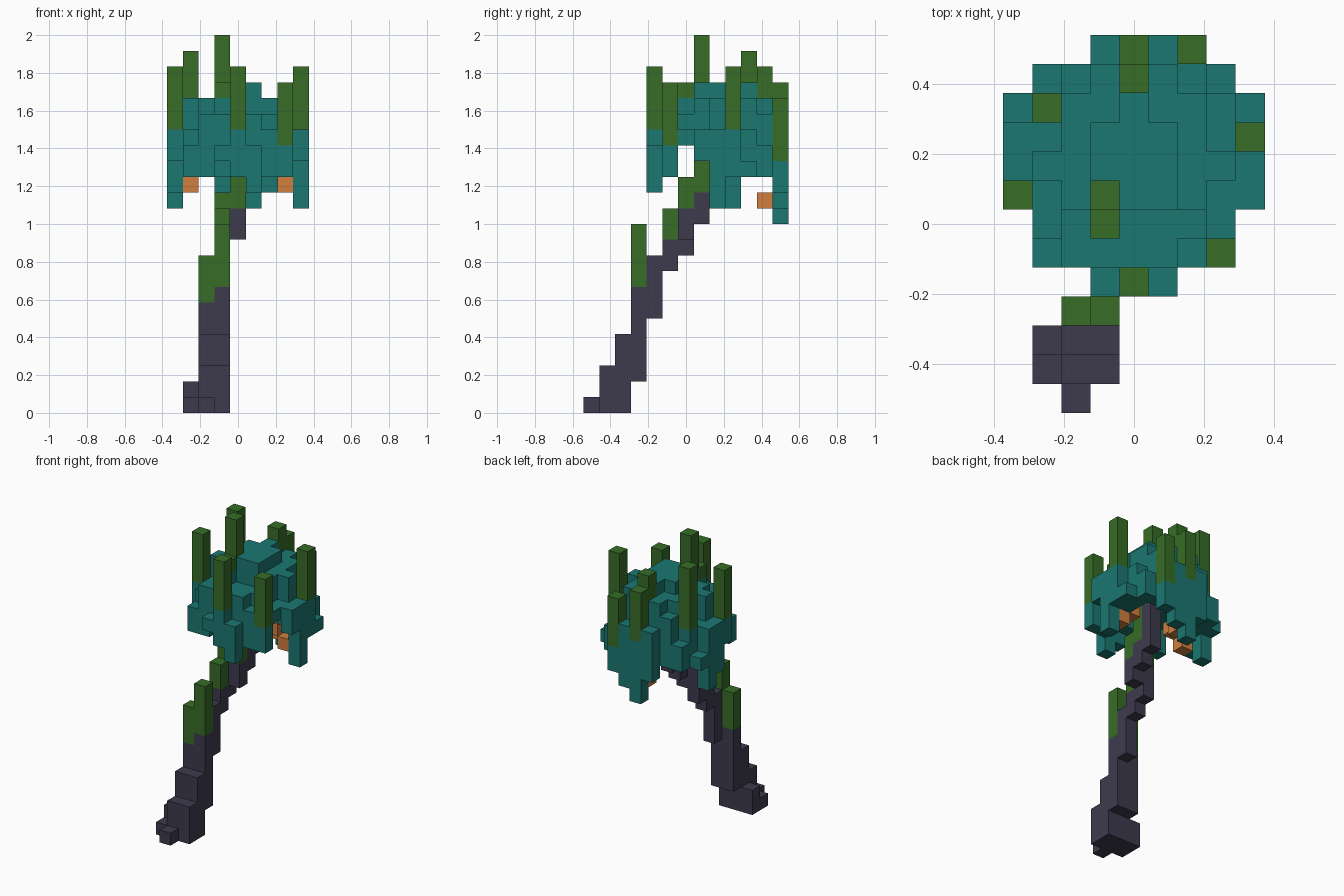
import bpy
import bmesh
from mathutils import Vector

default_cube = bpy.data.objects.get("Cube")
if default_cube:
    bpy.data.objects.remove(default_cube, do_unlink=True)

UNIT = 1 / 12                                   # edge of one block
ORIGIN = Vector((-4.5, -6.5, 0))                # corner of the block grid


def make_material(name, colour):
    material = bpy.data.materials.new(name)
    material.use_nodes = True
    rgba = (*colour, 1)
    material.diffuse_color = rgba
    material.node_tree.nodes["Principled BSDF"].inputs["Base Color"].default_value = rgba
    return material


teal = make_material("teal", (0.011, 0.185, 0.165))
green = make_material("moss green", (0.038, 0.152, 0.02))
dark = make_material("dark wood", (0.048, 0.042, 0.074))
orange = make_material("orange", (0.64, 0.21, 0.05))


def block(i, j, k):
    """Cells of a block; each argument is one index or a (first, last) pair."""
    spans = [span if isinstance(span, tuple) else (span, span) for span in (i, j, k)]
    xs, ys, zs = [range(first, last + 1) for first, last in spans]
    return {(x, y, z) for x in xs for y in ys for z in zs}


def build_part(name, material, blocks, hollows=()):
    """Skin a union of blocks, less the hollows, with outward square faces."""
    cells = set().union(*(block(*b) for b in blocks))
    for hollow in hollows:
        cells -= block(*hollow)
    bm = bmesh.new()
    corners = {}

    def corner(position):
        key = tuple(round(value) for value in position)
        if key not in corners:
            corners[key] = bm.verts.new((Vector(key) + ORIGIN) * UNIT)
        return corners[key]

    axes = [Vector((1, 0, 0)), Vector((0, 1, 0)), Vector((0, 0, 1))]
    for cell in sorted(cells):
        base = Vector(cell)
        for axis in range(3):
            normal, u, v = axes[axis], axes[axis - 2], axes[axis - 1]
            for side in (0, 1):
                beyond = base + (normal if side else -normal)
                if tuple(int(value) for value in beyond) in cells:
                    continue
                start = base + normal * side
                ring = [start, start + u, start + u + v, start + v]
                if not side:
                    ring.reverse()
                bm.faces.new([corner(p) for p in ring])
    mesh = bpy.data.meshes.new(name)
    bm.to_mesh(mesh)
    bm.free()
    mesh.materials.append(material)
    part = bpy.data.objects.new(name, mesh)
    bpy.context.collection.objects.link(part)
    return part


# Canopy: stepped dome, from the crown down to the shoulders
dome = [
    ((3, 5), (7, 9), 20), (4, 10, 20),
    ((2, 6), (7, 10), 19), (3, 6, 19), ((1, 7), 8, (16, 19)),
    ((3, 5), 11, (18, 19)),
    ((2, 6), (6, 11), 18), ((2, 5), 5, 18),
    ((1, 7), (6, 10), 17), ((2, 6), (5, 11), (16, 17)),
    ((1, 7), (9, 10), 16),
]
# Drooping rim on each side of the dome
rim = [
    ((3, 5), 4, 16), (4, 4, (15, 17)), (5, 4, (14, 16)),
    ((1, 2), 5, (15, 16)), ((6, 7), 5, (15, 16)),
    ((1, 7), 11, (15, 16)),
    (1, (8, 10), 15), (7, (9, 10), 15),
    (0, 7, (16, 17)), (0, 8, (14, 17)), (0, 9, (13, 17)), (0, 10, 15),
    (8, 7, (16, 17)), (8, 8, (13, 17)), (8, 9, (15, 17)), (8, 10, 15),
    (3, 12, (14, 17)), (4, 12, (12, 16)), (5, 12, (13, 17)), (6, 12, (14, 15)),
]
build_part("canopy", teal, dome + rim,
           hollows=[((2, 6), (6, 10), 16), ((3, 5), (7, 9), 17)])

# Spikes rising from the canopy
spikes = {
    "right": [(0, 7, (18, 21))],
    "back_right": [(1, 10, (18, 22))],
    "centre": [(3, 7, (21, 23)), (3, 6, 20)],
    "front": [(4, 4, (18, 21))],
    "back": [(4, 11, (20, 21)), (4, 12, (17, 20))],
    "back_left": [(6, 12, (16, 19))],
    "front_left": [(7, 5, (17, 20))],
    "left": [(8, 9, (18, 21))],
}
for place, blocks in spikes.items():
    build_part(place + "_spike", green, blocks)

# Orange pods hanging under the rim
build_part("left_pod", orange, [(6, 8, 15), (7, 8, 14)])
build_part("right_pod", orange, [(2, 8, 15), (1, 8, 14)])
build_part("back_pod", orange, [(4, 11, 13)])

# Leaning handle, from the foot up into the canopy
build_part("handle", dark, [
    (2, 0, 0), (1, 1, 0), (1, 2, (0, 1)), ((2, 3), 1, (0, 2)), ((2, 3), 2, (0, 4)),
    (2, 3, (2, 6)), (3, 3, (2, 7)), (3, 4, (6, 9)), (3, 5, (9, 10)),
    (3, 6, (10, 12)), (4, 6, (11, 12)), (4, 7, (12, 13)), (4, 8, (13, 17)),
])

# Moss growing along the front of the handle
build_part("lower_moss", green, [(2, 3, (7, 9)), (3, 3, (8, 11))])
build_part("upper_moss", green, [
    (3, 5, (11, 12)), (3, 6, 13), (4, 6, (13, 14)), (4, 7, (14, 17)),
])
